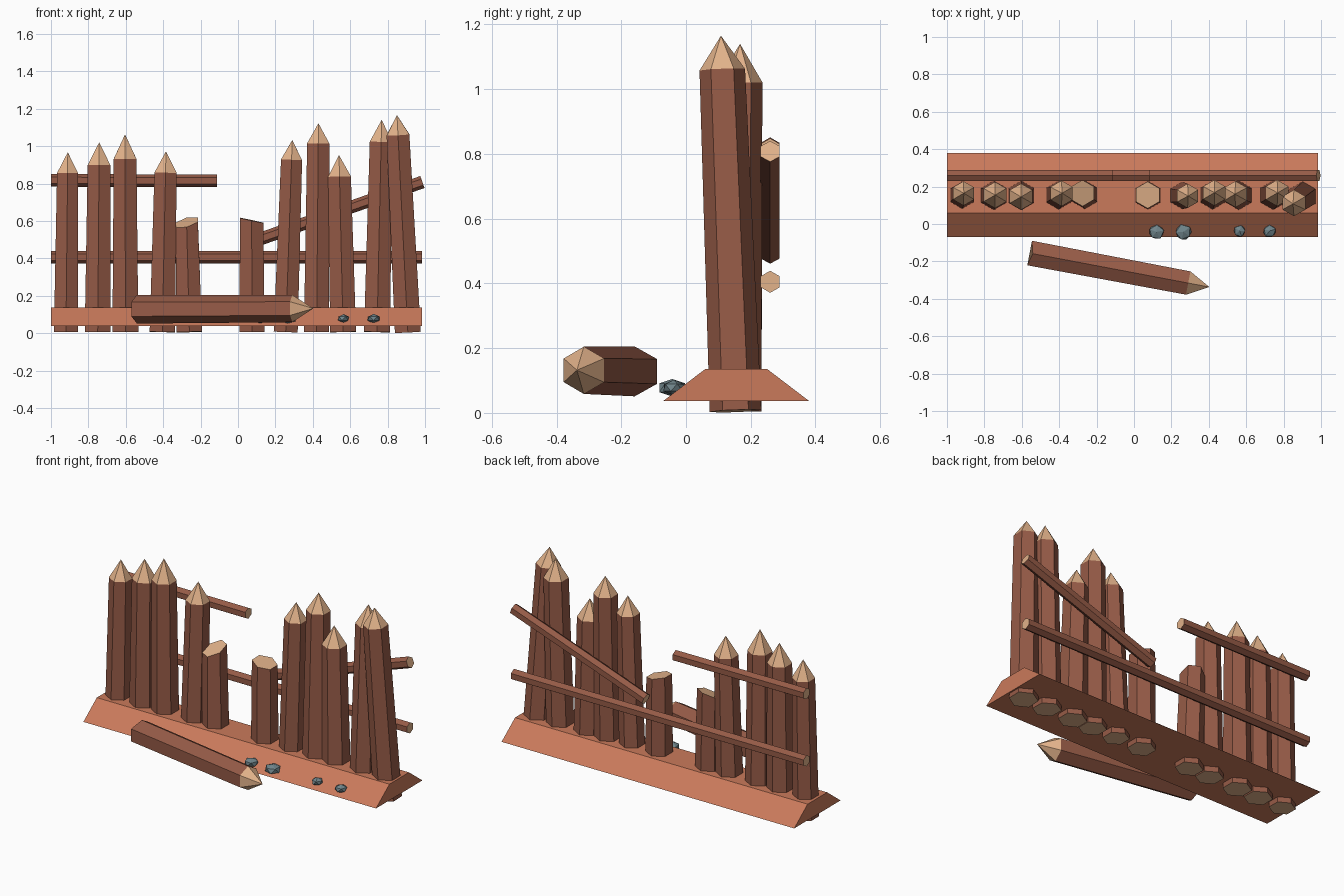
import bpy, bmesh, math, random
from mathutils import Vector

if "Cube" in bpy.data.objects:
    bpy.data.objects.remove(bpy.data.objects["Cube"])

random.seed(4)


def srgb(c):
    c /= 255
    return c / 12.92 if c <= 0.04045 else ((c + 0.055) / 1.055) ** 2.4


def material(name, r, g, b):
    m = bpy.data.materials.new(name)
    m.diffuse_color = (srgb(r), srgb(g), srgb(b), 1)
    m.use_nodes = True
    m.node_tree.nodes["Principled BSDF"].inputs["Base Color"].default_value = m.diffuse_color
    return m


BARK = material("bark_brown", 150, 91, 71)
CUT = material("cut_wood_tan", 226, 178, 138)
DIRT = material("dirt_orange", 202, 122, 91)
STONE = material("stone_grey", 112, 133, 139)


def finish(bm, name, mats):
    bmesh.ops.recalc_face_normals(bm, faces=bm.faces)
    me = bpy.data.meshes.new(name)
    bm.to_mesh(me)
    bm.free()
    for m in mats:
        me.materials.append(m)
    ob = bpy.data.objects.new(name, me)
    bpy.context.collection.objects.link(ob)
    return ob


def hex_log(name, a, b, r0, r1, up, tip=0.0, slant=(0, 0), notch=0.0):
    """Six-sided log from a to b: bark sides, tan ends, optional point or slanted cut."""
    a, b = Vector(a), Vector(b)
    d = (b - a).normalized()
    v = d.cross(Vector(up)).normalized()
    w = v.cross(d)
    end = b - d * tip
    bm = bmesh.new()
    lo, hi = [], []
    for i in range(6):
        t = math.tau * i / 6
        o = w * math.cos(t) + v * math.sin(t)
        lo.append(bm.verts.new(a + o * r0 + d * notch * abs(math.cos(t))))
        lift = (o.x * slant[0] + o.y * slant[1]) * r1
        hi.append(bm.verts.new(end + o * r1 + d * lift))
    cut = [bm.faces.new(lo)]
    if tip:
        apex = bm.verts.new(b)
        cut += [bm.faces.new((hi[i], hi[(i + 1) % 6], apex)) for i in range(6)]
    else:
        cut.append(bm.faces.new(hi))
    for i in range(6):
        j = (i + 1) % 6
        bm.faces.new((lo[i], lo[j], hi[j], hi[i]))
    for f in cut:
        f.material_index = 1
    return finish(bm, name, (BARK, CUT))


# Earth bank: trapezoid profile extruded along x
bm = bmesh.new()
profile = [(-0.07, 0.037), (0.06, 0.136), (0.25, 0.136), (0.38, 0.037)]
face = bm.faces.new([bm.verts.new((-1, y, z)) for y, z in profile])
ext = bmesh.ops.extrude_face_region(bm, geom=[face])
bmesh.ops.translate(bm, vec=(1.985, 0, 0),
                    verts=[e for e in ext["geom"] if isinstance(e, bmesh.types.BMVert)])
finish(bm, "earth_bank", (DIRT,))

# Sharpened stakes: base x, tip x, tip y, tip z, point length, base radius
stakes = [
    (-0.920, -0.910, 0.165, 0.967, 0.112, 0.074),
    (-0.750, -0.742, 0.155, 1.020, 0.122, 0.080),
    (-0.602, -0.604, 0.145, 1.063, 0.132, 0.080),
    (-0.405, -0.385, 0.165, 0.972, 0.115, 0.078),
    (0.255, 0.290, 0.150, 1.032, 0.105, 0.074),
    (0.420, 0.430, 0.168, 1.122, 0.108, 0.078),
    (0.562, 0.540, 0.160, 0.952, 0.115, 0.080),
    (0.743, 0.768, 0.167, 1.140, 0.118, 0.080),
    (0.908, 0.850, 0.108, 1.165, 0.105, 0.080),
]
for bx, tx, ty, tz, tip, r in stakes:
    hex_log("stake", (bx, 0.153, 0.006), (tx, ty, tz), r, r * 0.88, (0, 1, 0), tip)

# Broken stumps in the gap
hex_log("broken_stump_left", (-0.26, 0.155, 0.006), (-0.275, 0.165, 0.592),
        0.078, 0.07, (0, 1, 0), slant=(0.22, 0.38))
hex_log("broken_stump_right", (0.075, 0.153, 0.006), (0.073, 0.155, 0.603),
        0.078, 0.072, (0, 1, 0), slant=(-0.22, 0.03))

# Back rails
for name, a, b in [
    ("lower_rail", (-1, 0.26, 0.405), (0.985, 0.26, 0.405)),
    ("upper_left_rail", (-1, 0.26, 0.817), (-0.112, 0.26, 0.814)),
    ("fallen_rail", (0.09, 0.26, 0.493), (0.986, 0.26, 0.808)),
]:
    hex_log(name, a, b, 0.034, 0.034, (0, 0, 1))

# Fallen stake in front
hex_log("fallen_stake", (-0.575, -0.152, 0.128), (0.403, -0.337, 0.132),
        0.077, 0.073, (0, 0, 1), tip=0.115, notch=0.035)

# Stones on the front slope
for x, y, r in [(0.12, -0.043, 0.044), (0.265, -0.043, 0.045),
                (0.565, -0.037, 0.034), (0.725, -0.037, 0.038)]:
    bm = bmesh.new()
    bmesh.ops.create_icosphere(bm, subdivisions=1, radius=1)
    spin = random.uniform(0, math.tau)
    for vert in bm.verts:
        p = vert.co * random.uniform(0.9, 1.08)
        c, s = math.cos(spin), math.sin(spin)
        vert.co = (x + r * (p.x * c - p.y * s), y + r * (p.x * s + p.y * c),
                   0.078 + r * 0.65 * p.z)
    finish(bm, "stone", (STONE,))
